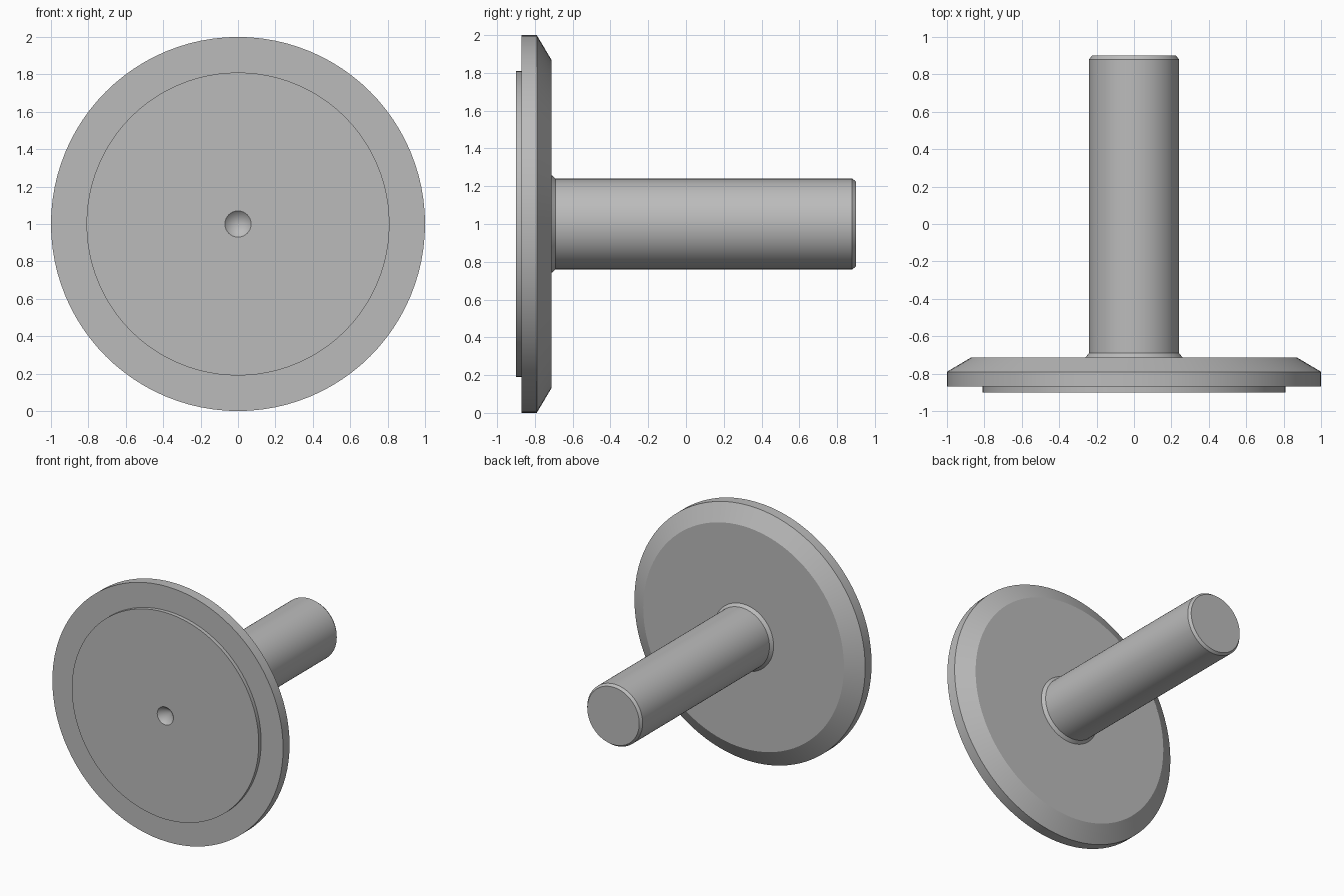
import bpy
import bmesh
from math import radians, tau
from mathutils import Vector

if "Cube" in bpy.data.objects:
    bpy.data.objects.remove(bpy.data.objects["Cube"])

CENTRE = Vector((0, 0, 1))
SEGMENTS = 96

metal = bpy.data.materials.new("plain grey metal")
metal.use_nodes = True
grey = (0.5, 0.5, 0.5, 1)
metal.diffuse_color = grey
metal.node_tree.nodes["Principled BSDF"].inputs["Base Color"].default_value = grey


def lathe(name, profile):
    """Turn a (radius, y) profile around the horizontal axis of the part."""
    bm = bmesh.new()
    verts = [bm.verts.new((r, y, 1)) for r, y in profile]
    edges = [bm.edges.new(pair) for pair in zip(verts, verts[1:])]
    bmesh.ops.spin(bm, geom=verts + edges, cent=CENTRE, axis=(0, 1, 0),
                   angle=tau, steps=SEGMENTS, use_duplicate=False)
    bmesh.ops.remove_doubles(bm, verts=bm.verts, dist=0.0002)
    bmesh.ops.recalc_face_normals(bm, faces=bm.faces)
    # An open shell must still face away from its own middle
    middle = CENTRE + Vector((0, sum(y for _, y in profile) / len(profile), 0))
    if sum((f.calc_center_median() - middle).dot(f.normal) * f.calc_area() for f in bm.faces) < 0:
        bmesh.ops.reverse_faces(bm, faces=bm.faces)
    mesh = bpy.data.meshes.new(name)
    bm.to_mesh(mesh)
    bm.free()
    obj = bpy.data.objects.new(name, mesh)
    bpy.context.collection.objects.link(obj)
    mesh.materials.append(metal)
    bpy.ops.object.select_all(action="DESELECT")
    obj.select_set(True)
    bpy.context.view_layer.objects.active = obj
    bpy.ops.object.shade_smooth_by_angle(angle=radians(30))
    return obj


# Raised front face with a conical centre mark
lathe("front_face", [(0, -0.83), (0.07, -0.9), (0.81, -0.9), (0.81, -0.87)])

# Wide disc with a bevelled back rim
lathe("disc", [(0.81, -0.87), (1, -0.87), (1, -0.79), (0.87, -0.713), (0.26, -0.713)])

# Shaft with a flared foot and a chamfered end
lathe("shaft", [(0.26, -0.713), (0.24, -0.69), (0.24, 0.88), (0.225, 0.9), (0, 0.9)])
